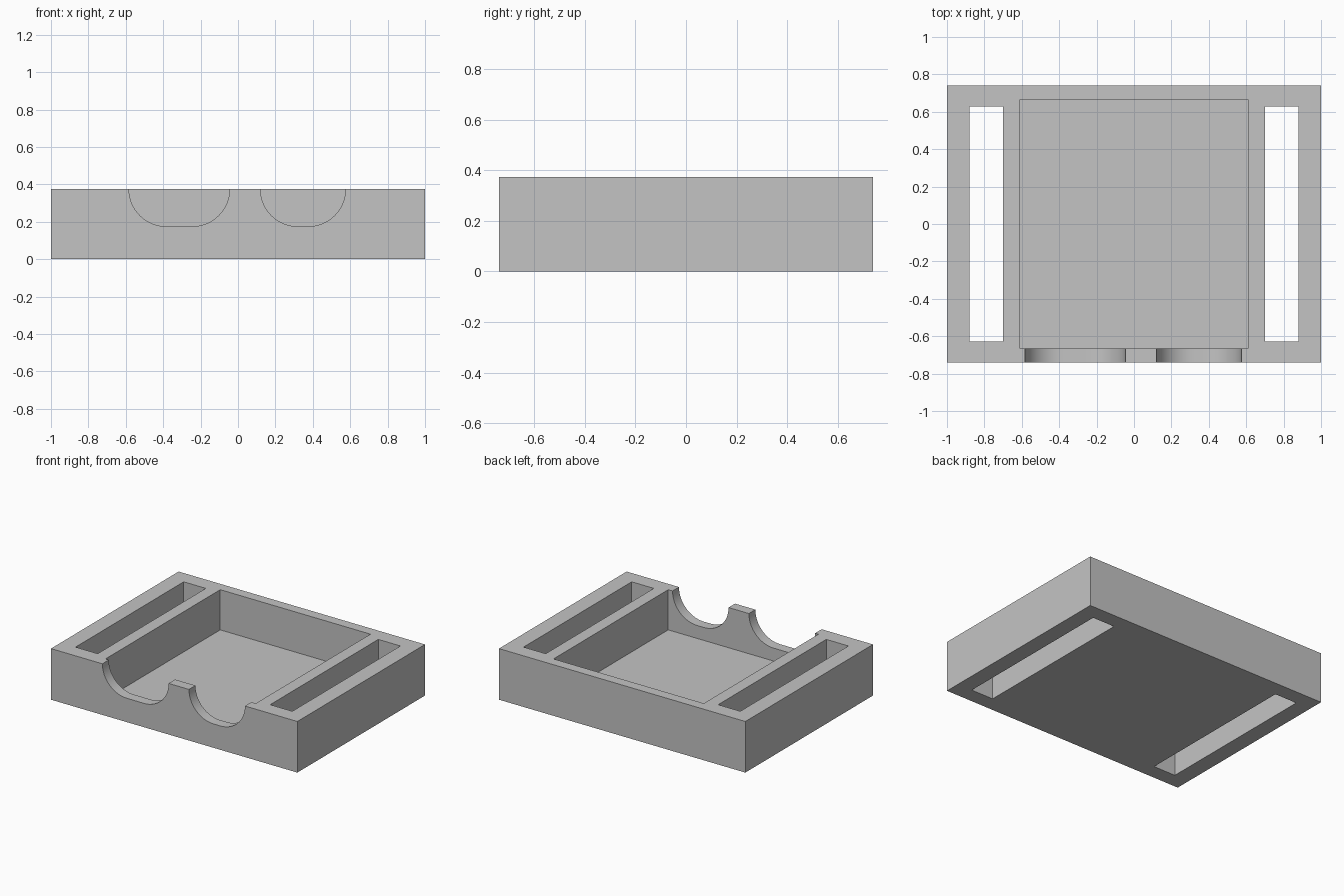
import bpy, bmesh
from math import pi, sin, cos, radians

cube = bpy.data.objects.get("Cube")
if cube:
    bpy.data.objects.remove(cube, do_unlink=True)

WIDTH, DEPTH, HEIGHT = 2.0, 1.48, 0.375
FLOOR = 0.08
NOTCH_RADIUS = 0.2

grey = bpy.data.materials.new("light grey")
grey.use_nodes = True
grey.diffuse_color = (0.55, 0.55, 0.55, 1)
grey.node_tree.nodes["Principled BSDF"].inputs["Base Color"].default_value = (0.55, 0.55, 0.55, 1)


def prism(name, outline, direction):
    """Extrude a closed outline of 3D points along a direction."""
    bm = bmesh.new()
    face = bm.faces.new([bm.verts.new(p) for p in outline])
    result = bmesh.ops.extrude_face_region(bm, geom=[face])
    verts = [v for v in result["geom"] if isinstance(v, bmesh.types.BMVert)]
    bmesh.ops.translate(bm, verts=verts, vec=direction)
    bmesh.ops.recalc_face_normals(bm, faces=bm.faces)
    mesh = bpy.data.meshes.new(name)
    bm.to_mesh(mesh)
    bm.free()
    mesh.materials.append(grey)
    obj = bpy.data.objects.new(name, mesh)
    bpy.context.collection.objects.link(obj)
    return obj


def box(name, x0, x1, y0, y1, z0, z1):
    outline = [(x0, y0, z0), (x1, y0, z0), (x1, y1, z0), (x0, y1, z0)]
    return prism(name, outline, (0, 0, z1 - z0))


def notch(name, x0, x1):
    """Round-bottomed cutter through the front wall."""
    r, n, top = NOTCH_RADIUS, 16, HEIGHT + 0.1
    y = -DEPTH / 2 - 0.1
    arc = [(r * cos(pi / 2 * i / n), r * sin(pi / 2 * i / n)) for i in range(n + 1)]
    points = [(x0, y, top)]
    points += [(x0 + r - c, y, HEIGHT - s) for c, s in arc]
    points += [(x1 - r + c, y, HEIGHT - s) for c, s in reversed(arc)]
    points.append((x1, y, top))
    return prism(name, points, (0, 0.25, 0))


# Solid block
tray = box("tray", -WIDTH / 2, WIDTH / 2, -DEPTH / 2, DEPTH / 2, 0, HEIGHT)

# Central pocket, side slots right through, and two front notches
cutters = [
    box("pocket_cutter", -0.61, 0.61, -0.665, 0.665, FLOOR, HEIGHT + 0.1),
    box("left_slot_cutter", 0.70, 0.88, -0.627, 0.627, -0.1, HEIGHT + 0.1),
    box("right_slot_cutter", -0.88, -0.70, -0.627, 0.627, -0.1, HEIGHT + 0.1),
    notch("wide_notch_cutter", -0.583, -0.045),
    notch("narrow_notch_cutter", 0.12, 0.575),
]
for cutter in cutters:
    mod = tray.modifiers.new(cutter.name, "BOOLEAN")
    mod.operation = "DIFFERENCE"
    mod.solver = "EXACT"
    mod.object = cutter

# Bake the cuts and drop the cutters
bpy.context.view_layer.update()
depsgraph = bpy.context.evaluated_depsgraph_get()
carved = bpy.data.meshes.new_from_object(tray.evaluated_get(depsgraph))
tray.modifiers.clear()
tray.data = carved
for cutter in cutters:
    bpy.data.objects.remove(cutter, do_unlink=True)

# Smooth notch curves, sharp corners
bpy.ops.object.select_all(action="DESELECT")
tray.select_set(True)
bpy.context.view_layer.objects.active = tray
bpy.ops.object.shade_smooth_by_angle(angle=radians(30))
